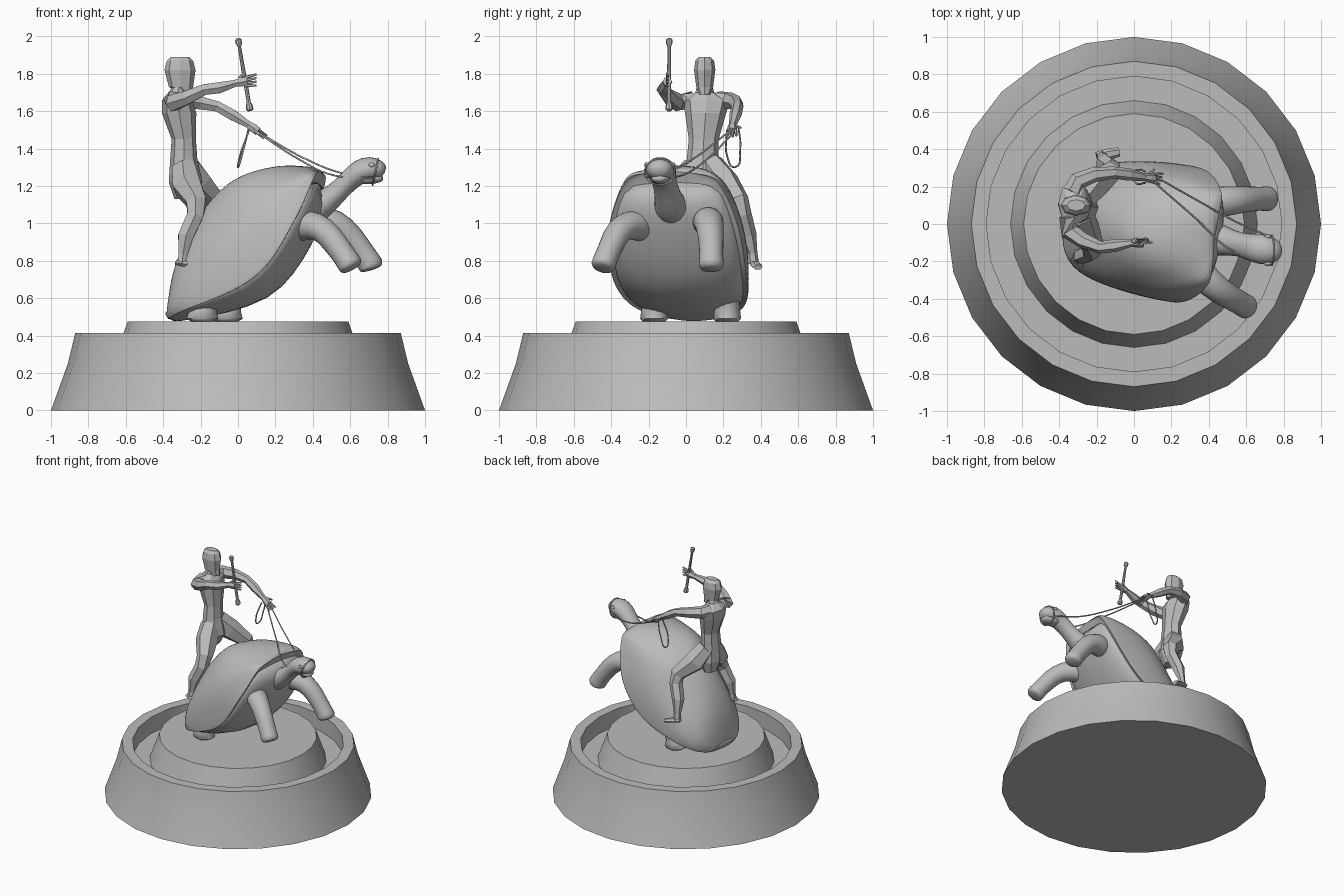
import bpy, bmesh, math
from mathutils import Vector, Matrix, noise

cube = bpy.data.objects.get("Cube")
if cube:
    bpy.data.objects.remove(cube, do_unlink=True)

stone = bpy.data.materials.new("plain_grey_stone")
stone.use_nodes = True
stone.diffuse_color = (0.5, 0.5, 0.5, 1)
stone.node_tree.nodes["Principled BSDF"].inputs["Base Color"].default_value = (0.5, 0.5, 0.5, 1)


def loft(name, rings, sharp=30, subdivide=0):
    """Skin a list of equal-sized rings and cap both ends."""
    bm = bmesh.new()
    loops = [[bm.verts.new(p) for p in ring] for ring in rings]
    count = len(loops[0])
    for low, high in zip(loops, loops[1:]):
        for i in range(count):
            j = (i + 1) % count
            bm.faces.new((low[i], low[j], high[j], high[i]))
    bm.faces.new(loops[0])
    bm.faces.new(loops[-1])
    bmesh.ops.recalc_face_normals(bm, faces=bm.faces)
    mesh = bpy.data.meshes.new(name)
    bm.to_mesh(mesh)
    bm.free()
    mesh.materials.append(stone)
    if sharp:
        mesh.shade_smooth()
        mesh.set_sharp_from_angle(angle=math.radians(sharp))
    obj = bpy.data.objects.new(name, mesh)
    bpy.context.collection.objects.link(obj)
    if subdivide:
        mod = obj.modifiers.new("smooth", 'SUBSURF')
        mod.levels = mod.render_levels = subdivide
    return obj


def ellipse(centre, a, b, sides):
    angles = [math.tau * i / sides for i in range(sides)]
    return [centre + a * math.cos(t) + b * math.sin(t) for t in angles]


def tube(name, path, sides=6, sharp=0, subdivide=0, flat=1.0):
    """Round limb through (x, y, z, radius) points; flat scales one axis."""
    points = [Vector(p[:3]) for p in path]
    rings = []
    for i, p in enumerate(points):
        along = (points[min(i + 1, len(points) - 1)] - points[max(i - 1, 0)]).normalized()
        a = Vector((0, 1, 0))
        a = (a - along * a.dot(along)).normalized()
        rings.append(ellipse(p, a * path[i][3], along.cross(a) * path[i][3] * flat, sides))
    return loft(name, rings, sharp, subdivide)


def stack(name, levels, sides, sharp=0):
    """Loft of level ellipses given as (z, x, y, x radius, y radius)."""
    return loft(name, [ellipse(Vector((x, y, z)), Vector((rx, 0, 0)), Vector((0, ry, 0)), sides)
                       for z, x, y, rx, ry in levels], sharp)


def cord(name, points, radius=0.005, closed=False):
    curve = bpy.data.curves.new(name, 'CURVE')
    curve.dimensions = '3D'
    curve.bevel_depth = radius
    curve.bevel_resolution = 1
    curve.resolution_u = 6
    spline = curve.splines.new('BEZIER')
    spline.bezier_points.add(len(points) - 1)
    for knot, p in zip(spline.bezier_points, points):
        knot.co = p
        knot.handle_left_type = knot.handle_right_type = 'AUTO'
    spline.use_cyclic_u = closed
    curve.materials.append(stone)
    bpy.context.collection.objects.link(bpy.data.objects.new(name, curve))


# Basin and raised plinth, one turned profile
profile = [(1, 0), (.91, .25), (.87, .415), (.79, .415), (.79, .28), (.66, .28), (.59, .475)]
stack("basin", [(z, 0, 0, r, r) for r, z in profile], 24, 30)

# Rearing tortoise shell: stations of (along, half width, rim, dome top, belly)
stations = [(-.57, .13, .0, .02, -.01), (-.49, .26, -.02, .1, -.06), (-.34, .33, -.09, .21, -.17),
            (-.11, .37, -.185, .295, -.29), (.08, .375, -.19, .33, -.28), (.25, .365, -.15, .31, -.23),
            (.42, .32, -.08, .21, -.17), (.52, .26, -.02, .11, -.1), (.57, .21, .0, .05, -.04)]
forward, up = Vector((.72, 0, .69)), Vector((-.69, 0, .72))
yaw = Matrix.Rotation(math.radians(-9), 3, 'Z')


def on_body(u, y, v):
    return Vector((.045, -.02, .87)) + yaw @ (forward * u + up * v + Vector((0, y, 0)))


def body_ring(u, width, rim, top, bottom, bumps):
    ring = []
    for i in range(28):
        c, s = math.cos(math.tau * i / 28), math.sin(math.tau * i / 28)
        v = rim + ((top - rim) * s ** 0.85 if s > 0 else (rim - bottom) * s)
        p = on_body(u, width * c, v)
        ring.append(p + noise.noise_vector(p * 7) * bumps)
    return ring


loft("shell", [body_ring(u, w, rim, top, rim + .03, .018) for u, w, rim, top, belly in stations], 60, 2)
loft("belly", [body_ring(u, w * .92, rim + .02, rim + .06, belly, .006)
               for u, w, rim, top, belly in stations[:-1]], 60, 1)

# Tortoise limbs, neck and head
tube("right_front_leg", [(.28, -.2, .97, .09), (.38, -.29, 1.0, .085), (.46, -.36, .97, .075),
                         (.53, -.4, .88, .068), (.58, -.43, .81, .065), (.605, -.445, .77, .072),
                         (.612, -.448, .757, .05)], 12, 60, 1)
tube("left_front_leg", [(.36, .11, 1.0, .09), (.48, .12, 1.02, .085), (.57, .13, .97, .075),
                        (.64, .135, .88, .068), (.69, .135, .81, .065), (.715, .135, .77, .075),
                        (.72, .135, .75, .05)], 12, 60, 1)
for side, x, y in (("right", -.19, -.17), ("left", -.06, .22)):
    stack(side + "_hind_foot", [(.475, x, y, .06, .06), (.49, x, y, .085, .075),
                                (.53, x, y, .075, .07), (.6, x + .02, y, .065, .065),
                                (.7, x + .07, y, .07, .07)], 12, 60)
tube("neck_and_head", [(.34, -.06, 1.04, .11), (.44, -.08, 1.09, .095), (.52, -.1, 1.155, .07),
                       (.59, -.115, 1.225, .066), (.65, -.13, 1.28, .083), (.71, -.14, 1.295, .083),
                       (.76, -.145, 1.285, .065), (.785, -.147, 1.27, .035)], 12, 60, 1, .85)
tube("lower_jaw", [(.63, -.125, 1.235, .05), (.7, -.135, 1.235, .062),
                   (.76, -.145, 1.24, .045), (.775, -.147, 1.24, .025)], 10, 60, 1, .5)
for side, y in (("right", -.212), ("left", -.068)):
    stack(side + "_eye", [(1.3, .715, y, .008, .006), (1.312, .715, y, .02, .013),
                          (1.324, .715, y, .008, .006)], 8, 60)

# Rider body and head
stack("rider_torso", [(1.13, -.29, .09, .05, .07), (1.22, -.28, .09, .09, .1), (1.35, -.29, .09, .072, .085),
                      (1.45, -.29, .095, .065, .08), (1.59, -.315, .105, .092, .11),
                      (1.66, -.325, .11, .08, .125), (1.7, -.32, .1, .045, .05),
                      (1.74, -.315, .1, .04, .04)], 8)
stack("rider_head", [(1.69, -.27, .1, .03, .03), (1.73, -.305, .1, .065, .045), (1.82, -.31, .1, .083, .057),
                     (1.87, -.31, .1, .07, .05), (1.89, -.31, .1, .05, .03)], 8)

# Rider limbs
tube("rider_right_leg", [(-.29, .05, 1.3, .07), (-.27, -.02, 1.2, .085), (-.22, -.12, 1.11, .06),
                         (-.23, -.15, 1.04, .05), (-.28, -.17, .93, .047), (-.295, -.18, .83, .027),
                         (-.3, -.185, .775, .03)])
tube("rider_left_leg", [(-.28, .13, 1.32, .07), (-.22, .2, 1.22, .085), (-.12, .28, 1.12, .058),
                        (-.12, .3, 1.05, .05), (-.16, .33, .94, .047), (-.17, .355, .84, .027),
                        (-.17, .36, .785, .03)])
for side, x, y, toe in (("right", -.33, -.18, -.215), ("left", -.2, .36, .385)):
    tube("rider_%s_foot" % side, [(x, y, .79, .025), (x + .06, (y + toe) / 2, .78, .03),
                                  (x + .12, toe, .765, .025)], 6, 0, 0, .6)
tube("rider_right_arm", [(-.35, .04, 1.66, .05), (-.345, -.04, 1.645, .05), (-.27, -.09, 1.675, .042),
                         (-.18, -.125, 1.715, .033), (-.1, -.115, 1.725, .034), (-.01, -.1, 1.75, .02)])
tube("rider_left_arm", [(-.33, .17, 1.66, .05), (-.3, .23, 1.655, .048), (-.21, .265, 1.645, .04),
                        (-.11, .275, 1.625, .032), (-.03, .265, 1.58, .033), (.06, .25, 1.525, .02)])


def hand(name, wrist, direction, spread):
    """Tapered palm, four fingers and a thumb along direction."""
    w, d, s = Vector(wrist), Vector(direction).normalized(), Vector(spread).normalized()
    tube(name + "_palm", [(*w, .02), (*(w + d * .035), .027), (*(w + d * .065), .025)])
    for k in range(4):
        root = w + d * .055 + s * (k - 1.5) * .014
        tip = root + d * .06 + s * (k - 1.5) * .006
        tube("%s_finger_%d" % (name, k + 1), [(*root, .009), (*tip, .006)], 5)
    thumb = w + d * .02 + s * .02
    tube(name + "_thumb", [(*thumb, .01), (*(thumb + d * .03 + s * .03), .006)], 5)


hand("right_hand", (-.015, -.1, 1.75), (1, 0, .15), (0, 0, 1))
hand("left_hand", (.055, .25, 1.53), (1, -.1, -.75), (.3, .9, .2))

# Raised baton with knobbed ends
top, end = Vector((.0, -.09, 1.99)), Vector((.065, -.09, 1.6))
knobs = [(0, .009), (.02, .017), (.07, .017), (.12, .009), (.5, .011), (.88, .011), (.93, .019), (.98, .019), (1, .01)]
tube("baton", [(*top.lerp(end, t), r) for t, r in knobs], 8, 40)

# Reins, bridle and hanging loop
cord("right_rein", [(.72, -.215, 1.245), (.52, -.14, 1.255), (.33, .03, 1.34), (.1, .23, 1.49)])
cord("left_rein", [(.72, -.065, 1.245), (.55, .01, 1.27), (.35, .12, 1.35), (.12, .25, 1.48)])
cord("bridle", ellipse(Vector((.735, -.14, 1.275)), Vector((0, .08, 0)), Vector((.015, 0, .07)), 10), .005, True)
cord("rein_loop", [(.06, .28, 1.52), (.03, .29, 1.4), (.0, .26, 1.3), (.01, .22, 1.36), (.06, .22, 1.5)])
